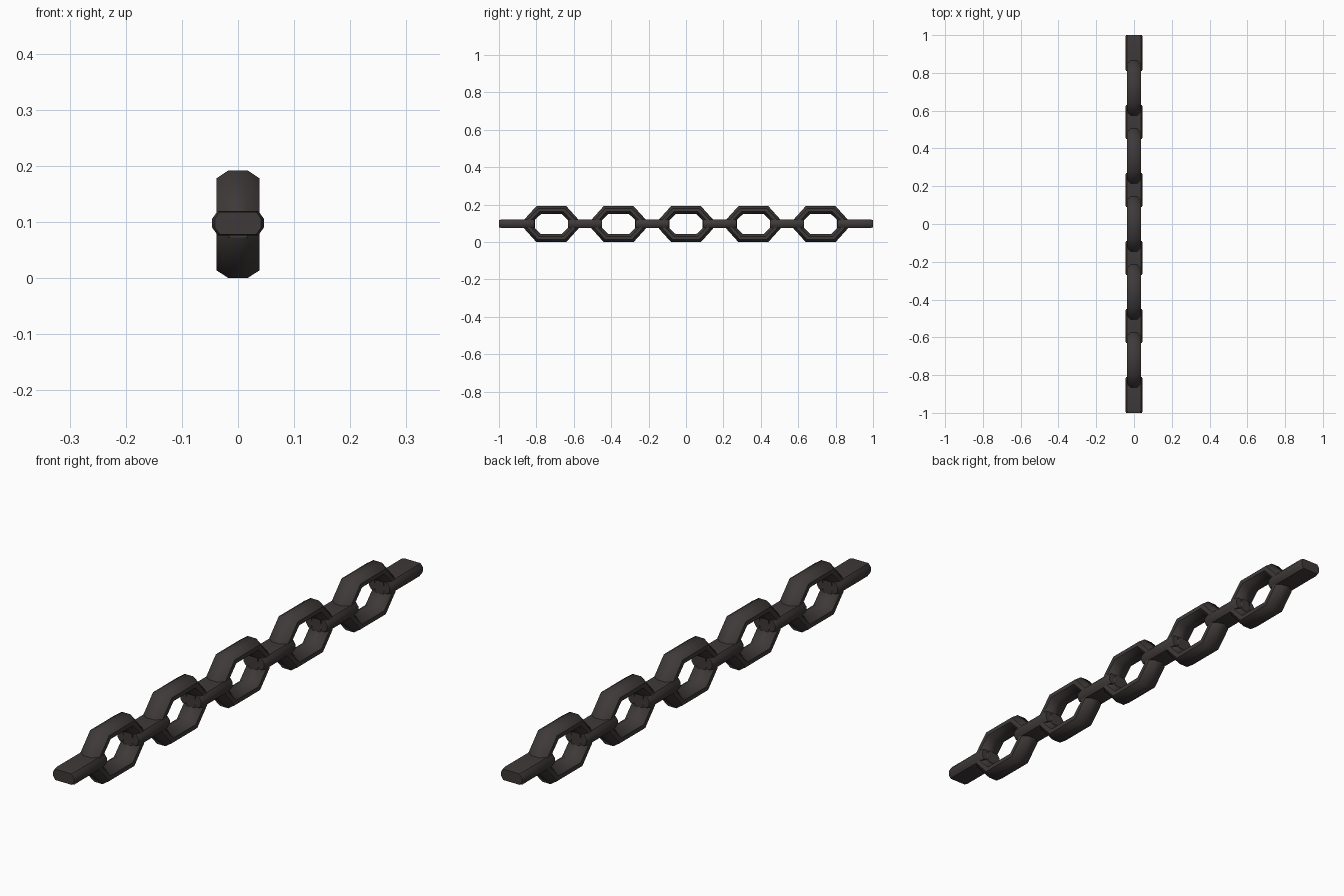
import bpy, bmesh
from mathutils import Vector

if "Cube" in bpy.data.objects:
    bpy.data.objects.remove(bpy.data.objects["Cube"])

iron = bpy.data.materials.new("dark iron")
iron.diffuse_color = (0.050, 0.041, 0.041, 1)
iron.use_nodes = True
iron.node_tree.nodes["Principled BSDF"].inputs["Base Color"].default_value = iron.diffuse_color
MID_Z = 0.096


def skin(name, rings, closed):
    """Bridge a list of equal-sized point rings into one smooth-shaded tube."""
    bm = bmesh.new()
    loops = [[bm.verts.new(p) for p in ring] for ring in rings]
    n = len(loops[0])
    count = len(loops) if closed else len(loops) - 1
    for i in range(count):
        a, b = loops[i], loops[(i + 1) % len(loops)]
        for j in range(n):
            k = (j + 1) % n
            bm.faces.new((a[j], a[k], b[k], b[j]))
    if not closed:
        bm.faces.new(loops[0])
        bm.faces.new(loops[-1])
    bmesh.ops.recalc_face_normals(bm, faces=bm.faces)
    mesh = bpy.data.meshes.new(name)
    bm.to_mesh(mesh)
    bm.free()
    mesh.materials.append(iron)
    ob = bpy.data.objects.new(name, mesh)
    bpy.context.collection.objects.link(ob)
    bpy.ops.object.select_all(action='DESELECT')
    ob.select_set(True)
    bpy.context.view_layer.objects.active = ob
    bpy.ops.object.shade_smooth_by_angle(angle=0.7)
    return ob


def upright_link(y):
    # eight-sided ring: outer and inner corner for each quadrant, mirrored
    quarter = [((0.145, 0.024), (0.088, 0.022)), ((0.080, 0.096), (0.056, 0.053))]
    corners = []
    for sy, sz in ((1, 1), (-1, 1), (-1, -1), (1, -1)):
        q = quarter if sy * sz > 0 else quarter[::-1]
        corners += [[Vector((0, c[0] * sy, c[1] * sz)) for c in pair] for pair in q]
    # chamfered section: (x, fraction from inner to outer edge)
    section = [(-0.017, 1), (0.017, 1), (0.038, 0.68), (0.038, 0.32),
               (0.017, 0), (-0.017, 0), (-0.038, 0.32), (-0.038, 0.68)]
    rings = [[inner.lerp(outer, t) + Vector((x, y, MID_Z)) for x, t in section]
             for outer, inner in corners]
    skin("upright_link", rings, True)


def flat_link(y0, y1):
    # edge-on link, a slim bar with rounded sides
    section = [(-0.036, 0.022), (0.036, 0.022), (0.046, 0.008), (0.046, -0.008),
               (0.036, -0.022), (-0.036, -0.022), (-0.046, -0.008), (-0.046, 0.008)]
    stations = [(y0, 0.9), (y0 + 0.012, 1), (y1 - 0.012, 1), (y1, 0.9)]
    skin("flat_link", [[(x * s, y, MID_Z + 0.002 + z * s) for x, z in section]
                       for y, s in stations], False)


for i in range(-2, 3):
    upright_link(i * 0.36)
for i in range(-2, 2):
    flat_link(i * 0.36 + 0.09, i * 0.36 + 0.27)
flat_link(0.81, 1.0)
flat_link(-1.0, -0.81)
